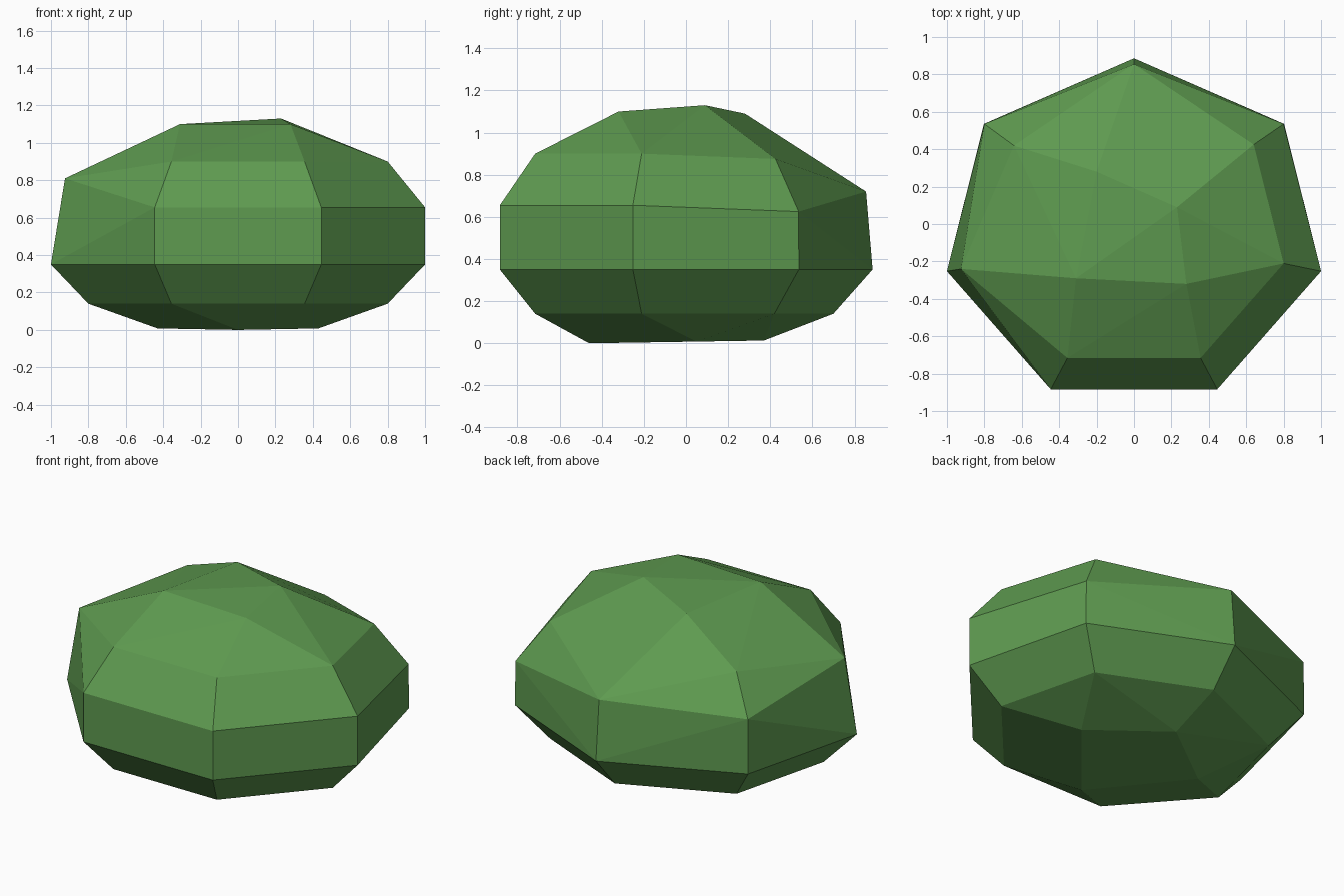
import bpy, bmesh, math

if "Cube" in bpy.data.objects:
    bpy.data.objects.remove(bpy.data.objects["Cube"])


def ring(scale, z, skip=(), tweaks=None):
    """Seven-sided slightly flattened ring; vertex 0 is at the back, going clockwise from above."""
    pts = []
    for i in range(7):
        if i in skip:
            continue
        a = math.tau * i / 7
        p = (1.026 * scale * math.sin(a), 0.931 * scale * math.cos(a) - 0.045, z)
        pts.append((tweaks or {}).get(i, p))
    return pts


# bottom facet, three seven-sided rings, chipped shoulder, top facet
points = [(0, 0.37, 0.013), (0.43, 0.05, 0.008), (-0.43, 0.05, 0.008), (0, -0.46, 0)]
points += ring(0.8, 0.14)
points += ring(1.0, 0.35)
points += ring(1.0, 0.655, tweaks={0: (0, 0.855, 0.72),
                                   1: (0.80, 0.535, 0.625),
                                   5: (-0.925, -0.24, 0.81),
                                   6: (-0.80, 0.535, 0.69)})
points += ring(0.8, 0.90, skip=(0, 5), tweaks={1: (0.64, 0.425, 0.875)})
points += [(-0.31, -0.29, 1.10), (0.28, -0.32, 1.10), (0.23, 0.09, 1.13), (-0.20, 0.28, 1.09)]

# faceted boulder-like bush: convex skin over the rings
bm = bmesh.new()
for p in points:
    bm.verts.new(p)
res = bmesh.ops.convex_hull(bm, input=bm.verts[:])
loose = [v for v in bm.verts if not v.link_faces]
bmesh.ops.delete(bm, geom=loose, context='VERTS')
bmesh.ops.dissolve_limit(bm, angle_limit=math.radians(2),
                         verts=bm.verts[:], edges=bm.edges[:])
bmesh.ops.recalc_face_normals(bm, faces=bm.faces[:])
mesh = bpy.data.meshes.new("faceted_bush")
bm.to_mesh(mesh)
bm.free()

# single leaf green
green = bpy.data.materials.new("leaf_green")
green.diffuse_color = (0.112, 0.325, 0.08, 1)
green.use_nodes = True
green.node_tree.nodes["Principled BSDF"].inputs["Base Color"].default_value = green.diffuse_color
mesh.materials.append(green)
obj = bpy.data.objects.new("faceted_bush", mesh)
bpy.context.collection.objects.link(obj)
